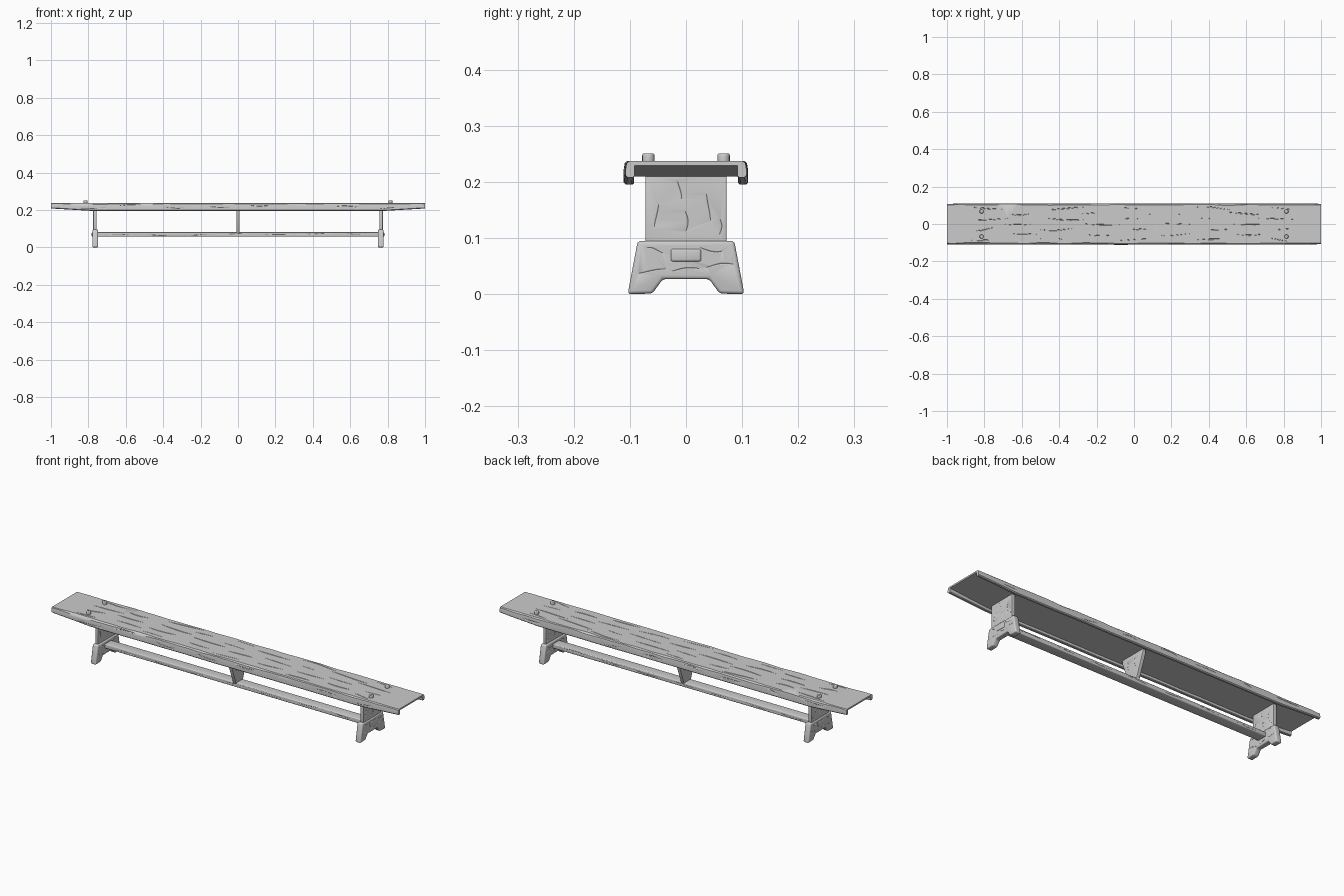
import bpy, bmesh, math, random
from mathutils import Vector, noise

if "Cube" in bpy.data.objects:
    bpy.data.objects.remove(bpy.data.objects["Cube"])

random.seed(7)


def new_object(name, data):
    obj = bpy.data.objects.new(name, data)
    bpy.context.collection.objects.link(obj)
    return obj


def mesh_object(name, bm):
    bmesh.ops.recalc_face_normals(bm, faces=bm.faces)
    me = bpy.data.meshes.new(name)
    bm.to_mesh(me)
    bm.free()
    return new_object(name, me)


def loft(name, rings):
    """Closed solid skinned through equal-length rings of points."""
    bm = bmesh.new()
    loops = [[bm.verts.new(p) for p in ring] for ring in rings]
    for a, b in zip(loops, loops[1:]):
        for i in range(len(a)):
            j = (i + 1) % len(a)
            bm.faces.new((a[i], a[j], b[j], b[i]))
    bm.faces.new(loops[0])
    bm.faces.new(loops[-1])
    return mesh_object(name, bm)


def prism(name, outline, x0, x1):
    """Half outline in (y, z), mirrored in y and extruded along x."""
    full = outline + [(-y, z) for y, z in reversed(outline)]
    return loft(name, [[(x, y, z) for y, z in full] for x in (x0, x1)])


def crack(paths, origin, along, side, length, radius, wave):
    """Adds the path of one wavy, tapering wood crack."""
    n, phase = 9, random.uniform(0, 6.28)
    freq = random.uniform(2.5, 5)
    pts = []
    for i in range(n):
        t = i / (n - 1)
        p = (Vector(origin) + Vector(along) * (t - 0.5) * length
             + Vector(side) * wave * math.sin(freq * t + phase))
        pts.append((p, radius * (0.12 + math.sin(math.pi * t))))
    paths.append(pts)


def finish(obj, bevel=0.0, paths=()):
    """Rounds edges, carves the cracks and shades the part."""
    if bevel:
        m = obj.modifiers.new("round", 'BEVEL')
        m.width, m.segments, m.limit_method = bevel, 3, 'ANGLE'
        m.angle_limit = math.radians(30)
    cutter = None
    if paths:
        cu = bpy.data.curves.new("crack_cutter", 'CURVE')
        cu.dimensions, cu.bevel_depth, cu.bevel_resolution = '3D', 1.0, 1
        cu.use_fill_caps = True
        for pts in paths:
            sp = cu.splines.new('POLY')
            sp.points.add(len(pts) - 1)
            for q, (p, r) in zip(sp.points, pts):
                q.co, q.radius = (*p, 1), r
        temp = new_object("crack_curve", cu)
        dg = bpy.context.evaluated_depsgraph_get()
        me = bpy.data.meshes.new_from_object(temp.evaluated_get(dg))
        bpy.data.objects.remove(temp)
        bm = bmesh.new()
        bm.from_mesh(me)
        bmesh.ops.remove_doubles(bm, verts=bm.verts, dist=1e-6)
        cutter = mesh_object("crack_cutter", bm)
        cutter.hide_render = True
        b = obj.modifiers.new("cracks", 'BOOLEAN')
        b.operation, b.object, b.solver = 'DIFFERENCE', cutter, 'EXACT'
        b.use_self = True
    dg = bpy.context.evaluated_depsgraph_get()
    me = bpy.data.meshes.new_from_object(obj.evaluated_get(dg))
    obj.modifiers.clear()
    obj.data = me
    if cutter:
        bpy.data.objects.remove(cutter)
    bpy.ops.object.select_all(action='DESELECT')
    obj.select_set(True)
    bpy.context.view_layer.objects.active = obj
    bpy.ops.object.shade_smooth_by_angle(angle=math.radians(35))


X, Y, Z = (1, 0, 0), (0, 1, 0), (0, 0, 1)

# Seat: plank with side lips, thinning at both ends, unevenly worn edges
rings = []
for k in range(81):
    x = -1 + k / 40
    t = max(0.0, (abs(x) - 0.78) / 0.22)
    low, under = 0.195 + 0.013 * t, 0.21 + 0.019 * t
    halves = []
    for s in (1, -1):
        c = 0.005 + 0.005 * noise.noise((x * 9, s * 5, 0.3))
        w = 0.110 + 0.002 * noise.noise((x * 6, s * 3, 4.2)) - 0.002 * t
        half = [(w - 0.003 - c, 0.237), (w - 0.002, 0.237 - c), (w, 0.221),
                (w, low + 0.004), (w - 0.004, low), (w - 0.013, low),
                (w - 0.016, low + 0.003), (w - 0.016, under)]
        halves.append([(x, s * y, z) for y, z in half])
    rings.append(halves[0] + halves[1][::-1])
seat = loft("seat", rings)
cracks = []
for row in range(7):
    for col in range(5):
        x = -0.8 + col * 0.4 + (0.2 if row % 2 else 0) + random.uniform(-.04, .04)
        if abs(x) < 0.9:
            crack(cracks, (x, -0.084 + row * 0.028, 0.238), X, Y,
                  random.uniform(0.12, 0.27), random.uniform(0.002, 0.0035),
                  random.uniform(0.003, 0.009))
for s in (1, -1):
    for i in range(8):
        crack(cracks, (-0.8 + i * 0.23, s * 0.111, random.uniform(.207, .225)),
              X, Z, random.uniform(0.1, 0.2), 0.0025, 0.004)
finish(seat, 0, cracks)

# Long rail, its ends showing as tenons through the feet
rail = prism("rail", [(0.027, 0.058), (0.027, 0.081)], -0.782, 0.782)
cracks = []
for s in (1, -1):
    for i in range(7):
        crack(cracks, (-0.63 + i * 0.21, s * 0.0275, random.uniform(.065, .074)),
              X, Z, random.uniform(0.1, 0.18), 0.002, 0.003)
finish(rail, 0.004, cracks)

# Middle brace, narrowing down to the rail
brace = prism("middle_brace", [(0.027, 0.075), (0.072, 0.195), (0.072, 0.213)],
              -0.009, 0.009)
cracks = []
for f in (1, -1):
    for y in (-0.03, 0.02):
        crack(cracks, (f * 0.0095, y, 0.165), Z, Y, 0.06, 0.002, 0.004)
finish(brace, 0.002, cracks)

for s, end in ((1, "right"), (-1, "left")):
    # Upright leg boards
    board = prism(end + "_leg_board", [(0.072, 0.085), (0.072, 0.213)],
                  s * 0.756, s * 0.774)
    cracks = []
    for x in (0.7555, 0.7745):
        for y, z, ln in ((-.053, .14, .05), (-.012, .185, .04), (0, .13, .045),
                         (.04, .155, .06), (.06, .12, .035)):
            crack(cracks, (s * x, y, z), Z, Y, ln, 0.002, 0.004)
    finish(board, 0.002, cracks)

    # Splayed feet with an arched cut-out
    foot = prism(end + "_foot", [(0.041, 0.027), (0.060, 0.001), (0.104, 0.0),
                                 (0.086, 0.095)], s * 0.748, s * 0.779)
    cracks = []
    for x in (0.7475, 0.7795):
        for y, z, ln in ((-.06, .04, .06), (.06, .05, .06), (.045, .08, .05),
                         (0, .042, .06), (-.055, .078, .035)):
            crack(cracks, (s * x, y, z), Y, Z, ln, 0.002, 0.005)
    finish(foot, 0.006, cracks)

    # Round pegs on top of the seat
    for y, side in ((-0.067, "front"), (0.067, "back")):
        bpy.ops.mesh.primitive_cylinder_add(vertices=16, radius=0.011, depth=0.024,
                                            location=(s * 0.815, y, 0.239))
        peg = bpy.context.object
        peg.name = end + "_" + side + "_peg"
        finish(peg, 0.004)
